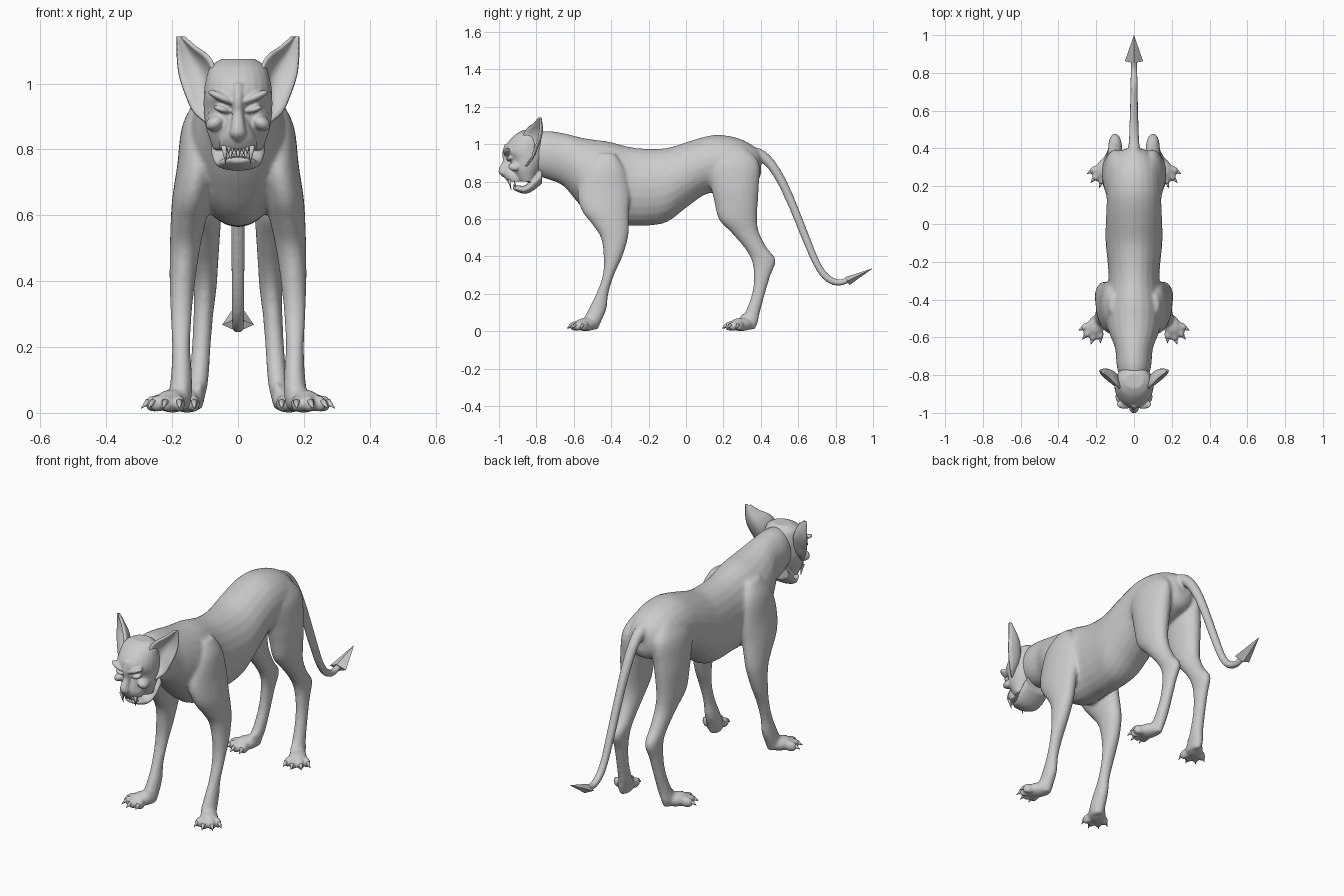
import bpy, bmesh, math
from mathutils import Vector, Matrix

cube = bpy.data.objects.get("Cube")
if cube:
    bpy.data.objects.remove(cube)

skin = bpy.data.materials.new("grey skin")
skin.use_nodes = True
GREY = (0.6, 0.6, 0.6, 1)
skin.diffuse_color = GREY
skin.node_tree.nodes["Principled BSDF"].inputs["Base Color"].default_value = GREY


def spline(rows, steps=4):
    """Catmull-Rom through rows of hundredths, giving rows of units."""
    out, last = [], len(rows) - 1
    for i in range(last):
        quad = [rows[max(0, min(last, i + k))] for k in (-1, 0, 1, 2)]
        for k in range(steps):
            t = k / steps
            out.append([(2 * b + (c - a) * t + (2 * a - 5 * b + 4 * c - d) * t * t
                         + (3 * b - a - 3 * c + d) * t ** 3) / 200 for a, b, c, d in zip(*quad)])
    out.append([v / 100 for v in rows[last]])
    return out


def loft(bm, rings, sides=24):
    """Closed tube through rings of (centre, half axis, half axis)."""
    loops = []
    for c, u, v in rings:
        angles = [math.tau * k / sides for k in range(sides)]
        loops.append([bm.verts.new(c + u * math.cos(a) + v * math.sin(a)) for a in angles])
    faces = [bm.faces.new(loops[0]), bm.faces.new(loops[-1])]
    for p, q in zip(loops, loops[1:]):
        for k in range(sides):
            n = (k + 1) % sides
            faces.append(bm.faces.new((p[k], p[n], q[n], q[k])))
    bmesh.ops.recalc_face_normals(bm, faces=faces)


def along(bm, rows):
    """Loft from upright slices: y, low z, high z, half width."""
    loft(bm, [(Vector((0, y, (lo + hi) / 2)), Vector((w, 0, 0)), Vector((0, 0, (hi - lo) / 2)))
              for y, lo, hi, w in spline(rows)])


def stack(bm, rows, side=1):
    """Loft from level slices: z, front y, back y, inner x, outer x."""
    loft(bm, [(Vector((side * (xi + xo) / 2, (f + b) / 2, z)), Vector(((xo - xi) / 2, 0, 0)),
               Vector((0, (b - f) / 2, 0))) for z, f, b, xi, xo in spline(rows)])


def ball(bm, centre, radii, turn=0, axis='Z'):
    m = Matrix.Translation(centre) @ Matrix.Rotation(turn, 4, axis) @ Matrix.Diagonal((*radii, 1))
    bmesh.ops.create_uvsphere(bm, u_segments=20, v_segments=12, radius=1, matrix=m)


def spike(bm, base, tip, radius):
    base, tip = Vector(base), Vector(tip)
    d = tip - base
    m = Matrix.Translation((base + tip) / 2) @ d.to_track_quat('Z', 'Y').to_matrix().to_4x4()
    bmesh.ops.create_cone(bm, cap_ends=True, segments=10, radius1=radius, radius2=0.001,
                          depth=d.length, matrix=m)


def finish(bm, name, voxel=0, smooth=0):
    mesh = bpy.data.meshes.new(name)
    bm.to_mesh(mesh)
    bm.free()
    mesh.materials.append(skin)
    ob = bpy.data.objects.new(name, mesh)
    bpy.context.collection.objects.link(ob)
    mesh.shade_smooth()
    if voxel:
        rm = ob.modifiers.new("fuse", 'REMESH')
        rm.mode, rm.voxel_size, rm.use_smooth_shade = 'VOXEL', voxel, True
        sm = ob.modifiers.new("soften", 'SMOOTH')
        sm.factor, sm.iterations = 0.5, smooth
    return ob


# Torso and neck
body = bmesh.new()
along(body, [(-86, 86, 104, 6), (-76, 82, 107, 9), (-66, 78, 106, 10), (-58, 69, 104, 13),
             (-50, 61, 102.5, 15), (-42, 57, 101.5, 15), (-30, 56.5, 98.5, 13.5),
             (-20, 56.5, 97.5, 14), (-10, 58.5, 98, 15), (0, 66, 101, 15), (10, 73, 104, 14.5),
             (17, 74, 105, 14.5), (25, 75, 104, 14), (32, 77, 101.5, 12), (38, 80, 97.5, 8),
             (40, 84, 94, 4)])

# Legs with paws, toes and claws
FRONT = [(95, -47, -38, 9, 13), (87, -54, -33, 7, 17), (75, -58, -30, 6, 18.5),
         (65, -56, -30.5, 8, 20), (57, -50, -30.5, 10, 20.5), (50, -45.5, -31, 11.5, 20.7),
         (40, -44, -34, 13, 20.8), (30, -44.5, -38.5, 14, 20.5), (20, -48, -41.5, 14.5, 20),
         (12, -52, -42.5, 14, 20.3), (5, -55, -45.5, 14, 21), (1, -54, -47, 15, 20)]
HIND = [(98, 16, 32, 5, 11), (90, 10, 39, 3, 15.5), (78, 13, 39, 3, 17), (70, 15, 38.5, 4, 17),
        (60, 17.5, 38, 5, 16.3), (53, 24, 39, 5.5, 15), (45, 31, 43, 6, 14),
        (38, 35, 48, 6.5, 13.5), (30, 36.3, 45.2, 7.5, 13.5), (20, 35.3, 42.2, 8.3, 14),
        (10, 31.5, 39.5, 9, 15), (5, 28, 38.5, 10, 16), (1, 29, 37, 11, 15)]
claws = bmesh.new()
for side in (1, -1):
    for rows, heel in ((FRONT, (0.18, -0.5)), (HIND, (0.135, 0.33))):
        stack(body, rows, side)

        def spot(reach, angle, z):
            return Vector((side * (heel[0] + reach * math.sin(angle)),
                           heel[1] - reach * math.cos(angle), z))
        ball(body, spot(0.04, 0.5, 0.036), (0.046, 0.065, 0.036), side * 0.5)
        for k, reach in enumerate((0.085, 0.1, 0.1, 0.085)):
            a = -0.02 + k * 0.36
            ball(body, spot(reach, a, 0.028), (0.018, 0.032, 0.027), side * a)
            spike(claws, spot(reach + 0.02, a, 0.034), spot(reach + 0.046, a, 0.014), 0.011)
        ball(body, spot(0.03, -0.6, 0.075), (0.012, 0.02, 0.016))
finish(claws, "claws")

# Tail
path = spline([(34, 95, 4), (40, 94, 3.2), (46, 88.5, 2.7), (52, 78.5, 2.5), (58, 65, 2.3),
               (64, 50, 2.2), (70, 36, 2), (75, 29, 2), (81, 26, 1.8), (87, 27.5, 1.6),
               (91, 29.5, 1)])
rings = []
for i, (y, z, r) in enumerate(path):
    a, b = path[max(0, i - 1)], path[min(len(path) - 1, i + 1)]
    t = Vector((0, b[0] - a[0], b[1] - a[1])).normalized()
    rings.append((Vector((0, y, z)), Vector((r, 0, 0)), Vector((0, -t.z, t.y)) * r))
loft(body, rings, 16)
finish(body, "body", 0.008, 7)

# Arrow-shaped tail tip
tip = bmesh.new()
along_tip = Matrix.Translation((0, 0.93, 0.302)) @ Matrix.Rotation(0.47, 4, 'X')
bmesh.ops.create_cone(tip, cap_ends=True, segments=4, radius1=0.048, radius2=0.001, depth=0.152,
                      matrix=along_tip @ Matrix.Rotation(-math.pi / 2, 4, 'X')
                      @ Matrix.Diagonal((1, 0.5, 1, 1)))
finish(tip, "tail_tip").data.shade_flat()

# Skull, muzzle, nose bridge and lower jaw
head = bmesh.new()
stack(head, [(107.5, -87, -79, -5, 5), (105, -91.5, -76, -8.5, 8.5), (100, -96, -74, -10, 10),
             (96, -97, -74, -10.4, 10.4), (92, -94.5, -75, -10.4, 10.4),
             (87, -94, -77, -9.8, 9.8), (83, -92, -79, -8.6, 8.6), (80, -90, -80, -7.5, 7.5)])
stack(head, [(90, -96, -85, -3, 3), (86, -98, -85, -4.6, 4.6), (83, -97.5, -85, -5.8, 5.8),
             (80, -95.5, -86, -5.6, 5.6)])
stack(head, [(100, -97, -92, -2, 2), (95, -98.3, -92, -1.9, 1.9), (91, -98, -93, -1.7, 1.7),
             (87, -100, -94, -2.2, 2.2), (84.5, -100, -94, -2.6, 2.6), (82.5, -98, -94, -1, 1)])
along(head, [(-92.5, 76, 77.5, 3), (-90, 74.5, 78, 5.2), (-86, 73.5, 78, 6.8),
             (-82, 75, 82, 8), (-77, 79, 88, 8)])
for side in (1, -1):
    ball(head, (side * 0.05, -0.955, 0.958), (0.046, 0.024, 0.013), -side * 0.42, 'Y')
    ball(head, (side * 0.05, -0.945, 0.922), (0.026, 0.018, 0.01), -side * 0.3, 'Y')
    ball(head, (side * 0.07, -0.915, 0.88), (0.03, 0.035, 0.022), side * 0.5, 'Y')
finish(head, "head", 0.005, 4)

# Cupped ears: rows from base to tip, each an arc from inner to outer edge
INNER = [(8.5, -90, 91), (7.8, -88.5, 99), (7.5, -87, 105), (9.5, -85, 108.5),
         (13, -81.5, 111), (16.5, -79, 114)]
OUTER = [(9.5, -86, 88), (13.5, -83, 91.5), (16, -81, 97), (17.8, -79, 102.5),
         (18.4, -78, 108), (18.4, -78, 114.3)]
ears = bmesh.new()
for side in (1, -1):
    grid = []
    for p, q in zip(spline(INNER), spline(OUTER)):
        p, q = Vector(p), Vector(q)
        bulge = Vector((-0.15, 0.35, 0)) * (q - p).length
        grid.append([])
        for k in range(9):
            v = p.lerp(q, k / 8) + bulge * math.sin(math.pi * k / 8)
            grid[-1].append(ears.verts.new((side * v.x, v.y, v.z)))
    for a, b in zip(grid, grid[1:]):
        for k in range(8):
            quad = (a[k], a[k + 1], b[k + 1], b[k])
            ears.faces.new(quad if side > 0 else quad[::-1])
shell = finish(ears, "ears").modifiers.new("thickness", 'SOLIDIFY')
shell.thickness, shell.offset = 0.01, 0

# Teeth: long fangs with a row of small teeth between
teeth = bmesh.new()
for side in (1, -1):
    spike(teeth, (side * 0.043, -0.945, 0.812), (side * 0.037, -0.935, 0.755), 0.009)
    spike(teeth, (side * 0.03, -0.91, 0.768), (side * 0.031, -0.918, 0.803), 0.007)
    for k in range(3):
        x = side * (0.006 + k * 0.011)
        spike(teeth, (x, -0.95, 0.808), (x, -0.945, 0.785), 0.006)
        spike(teeth, (x * 0.7, -0.917, 0.768), (x * 0.7, -0.922, 0.788), 0.004)
finish(teeth, "teeth")
